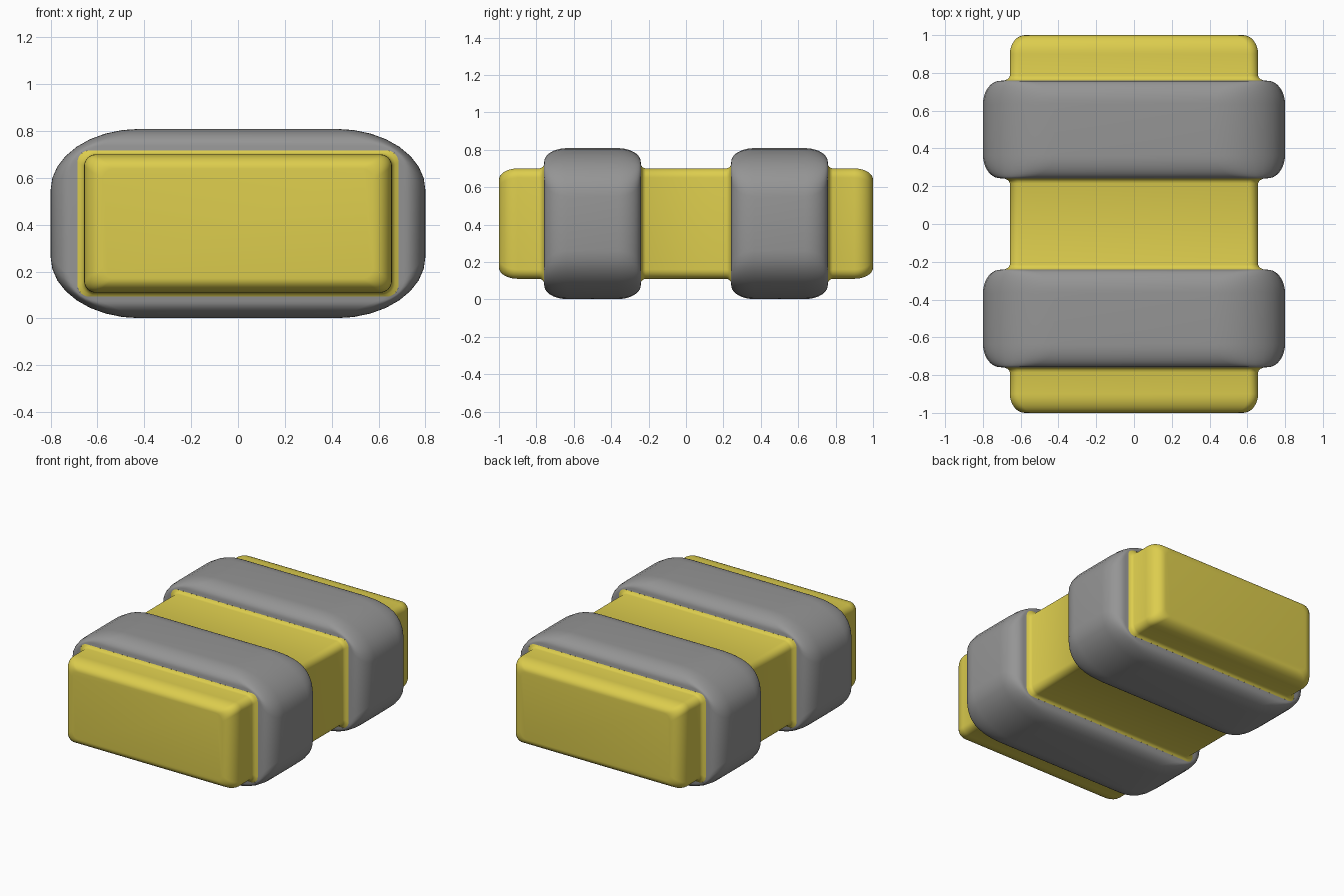
import bpy, bmesh, math

if "Cube" in bpy.data.objects:
    bpy.data.objects.remove(bpy.data.objects["Cube"])

ZC = 0.405  # height of the centre line
STEPS = 8   # segments per rounded corner


def material(name, color):
    m = bpy.data.materials.new(name)
    m.diffuse_color = (*color, 1)
    m.use_nodes = True
    m.node_tree.nodes["Principled BSDF"].inputs["Base Color"].default_value = m.diffuse_color
    return m


YELLOW = material("yellow", (0.72, 0.61, 0.075))
GREY = material("grey", (0.30, 0.30, 0.30))


def ring(bm, y, hx, hz, rx, rz):
    """Rounded rectangle across the y axis."""
    verts = []
    for k in range(4):
        sx = 1 if k in (0, 3) else -1
        sz = 1 if k < 2 else -1
        for i in range(STEPS + 1):
            a = math.pi / 2 * (k + i / STEPS)
            verts.append(bm.verts.new((sx * (hx - rx) + rx * math.cos(a), y,
                                       ZC + sz * (hz - rz) + rz * math.sin(a))))
    return verts


def loft(name, sections, mat, cap_low=False, cap_high=False):
    """Skin sections (y, hx, hz, rx, rz) ordered by position along y."""
    bm = bmesh.new()
    rings = [ring(bm, *s) for s in sections]
    n = len(rings[0])
    for r, q in zip(rings, rings[1:]):
        for j in range(n):
            k = (j + 1) % n
            bm.faces.new((r[j], q[j], q[k], r[k]))
    if cap_low:
        bm.faces.new(rings[0])
    if cap_high:
        bm.faces.new(rings[-1][::-1])
    mesh = bpy.data.meshes.new(name)
    bm.to_mesh(mesh)
    bm.free()
    mesh.materials.append(mat)
    ob = bpy.data.objects.new(name, mesh)
    bpy.context.collection.objects.link(ob)
    bpy.ops.object.select_all(action='DESELECT')
    bpy.context.view_layer.objects.active = ob
    ob.select_set(True)
    bpy.ops.object.shade_smooth_by_angle(angle=math.radians(40))
    return ob


def flip(sections):
    return [(-s[0], *s[1:]) for s in reversed(sections)]


def body(y, grow=0.0):
    return (y, 0.657 + grow, 0.295 + grow * 0.6, 0.05, 0.05)


# Small flare where the body meets a band, as (distance from band edge, growth)
FLARE = [(0.0, 0.028), (0.006, 0.014), (0.013, 0.005), (0.025, 0.0)]

# Middle of the body
half = [body(0.24 - d, g) for d, g in reversed(FLARE)]
loft("body_middle", flip(half) + half, YELLOW)

# Rounded body ends
end = [body(0.76 + d, g) for d, g in FLARE]
for i in range(9):
    a = math.pi / 2 * i / 8
    c = 1 - math.cos(a)
    end.append((0.90 + 0.10 * math.sin(a), 0.657 - 0.08 * c, 0.295 - 0.06 * c, 0.05, 0.05))
loft("body_back_end", end, YELLOW, cap_high=True)
loft("body_front_end", flip(end), YELLOW, cap_low=True)


# Thick rounded bands
def band_section(off, e):
    mix = lambda a, b: a + (b - a) * e
    return (0.5 + off, mix(0.685, 0.80), mix(0.312, 0.404), mix(0.05, 0.38), mix(0.05, 0.26))


side = [band_section(0.0, 1.0)]
for i in range(11):
    a = math.pi / 2 * (1 - i / 10)
    side.append(band_section(0.135 + 0.123 * math.cos(a), 0.2 + 0.795 * math.sin(a)))
side.append(band_section(0.26, 0.0))
band = [(1 - s[0], *s[1:]) for s in reversed(side[1:])] + side
loft("back_band", band, GREY)
loft("front_band", flip(band), GREY)
